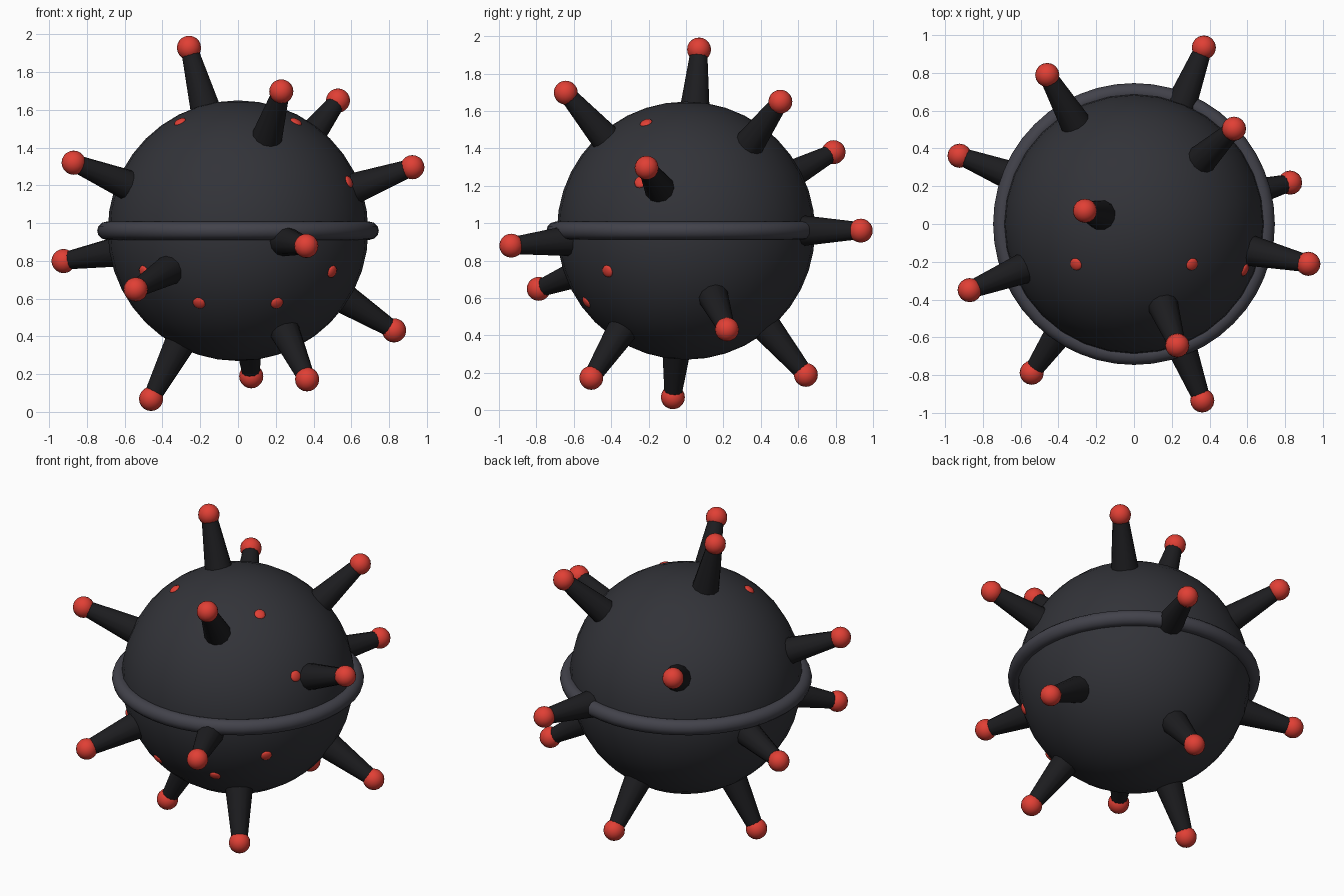
import bpy
from mathutils import Vector

if "Cube" in bpy.data.objects:
    bpy.data.objects.remove(bpy.data.objects["Cube"])

CENTRE = Vector((0, 0, 0.96))
RADIUS = 0.69
TIP = 1.005  # distance of the ball centres from the core


def material(name, colour):
    m = bpy.data.materials.new(name)
    m.diffuse_color = (*colour, 1)
    m.use_nodes = True
    m.node_tree.nodes["Principled BSDF"].inputs["Base Color"].default_value = m.diffuse_color
    return m


shell = material("shell", (0.032, 0.033, 0.04))
black = material("horn_black", (0.012, 0.012, 0.014))
steel = material("ring_grey", (0.055, 0.055, 0.07))
red = material("red", (0.75, 0.05, 0.035))


def finish(name, mat, angle=1.0):
    ob = bpy.context.object
    ob.name = name
    ob.data.materials.append(mat)
    bpy.ops.object.shade_smooth_by_angle(angle=angle)
    return ob


def facing(d):
    return d.to_track_quat('Z', 'Y').to_euler()


# Round body
bpy.ops.mesh.primitive_uv_sphere_add(segments=32, ring_count=20, radius=RADIUS, location=CENTRE)
finish("body", shell)

# Equator ring
bpy.ops.mesh.primitive_torus_add(major_radius=0.698, minor_radius=0.048, major_segments=48,
                                 minor_segments=12, location=CENTRE)
finish("equator_ring", steel)

# Horns: tapered spike with a red ball on the end
horns = [(-0.26, 0.07, 0.97), (0.23, -0.645, 0.74), (0.53, 0.505, 0.69), (-0.87, -0.35, 0.36),
         (0.92, -0.21, 0.335), (-0.46, 0.79, 0.42), (0.37, 0.935, 0.0), (-0.92, 0.36, -0.16),
         (0.36, -0.93, -0.08), (-0.54, -0.785, -0.31), (0.83, 0.22, -0.53), (-0.46, -0.07, -0.89),
         (0.07, 0.64, -0.77), (0.365, -0.505, -0.785)]
START = 0.60
for i, h in enumerate(horns, 1):
    d = Vector(h).normalized()
    bpy.ops.mesh.primitive_cone_add(vertices=12, radius1=0.09, radius2=0.045, depth=TIP - START,
                                    location=CENTRE + d * (TIP + START) / 2, rotation=facing(d))
    finish(f"horn_{i}", black)
    bpy.ops.mesh.primitive_uv_sphere_add(segments=16, ring_count=10, radius=0.064,
                                         location=CENTRE + d * TIP)
    finish(f"horn_ball_{i}", red)

# Flat red studs on the front, mirrored left and right
studs = [(0.31, -0.215, 0.58), (0.59, -0.245, 0.26), (0.505, -0.425, -0.22), (0.21, -0.54, -0.39)]
for i, (x, y, z) in enumerate(studs, 1):
    for side, s in (("left", -1), ("right", 1)):
        d = Vector((s * x, y, z)).normalized()
        bpy.ops.mesh.primitive_uv_sphere_add(segments=12, ring_count=8, radius=0.034,
                                             location=CENTRE + d * 0.686, rotation=facing(d))
        bpy.context.object.scale = (1, 1, 0.45)
        finish(f"stud_{side}_{i}", red)
